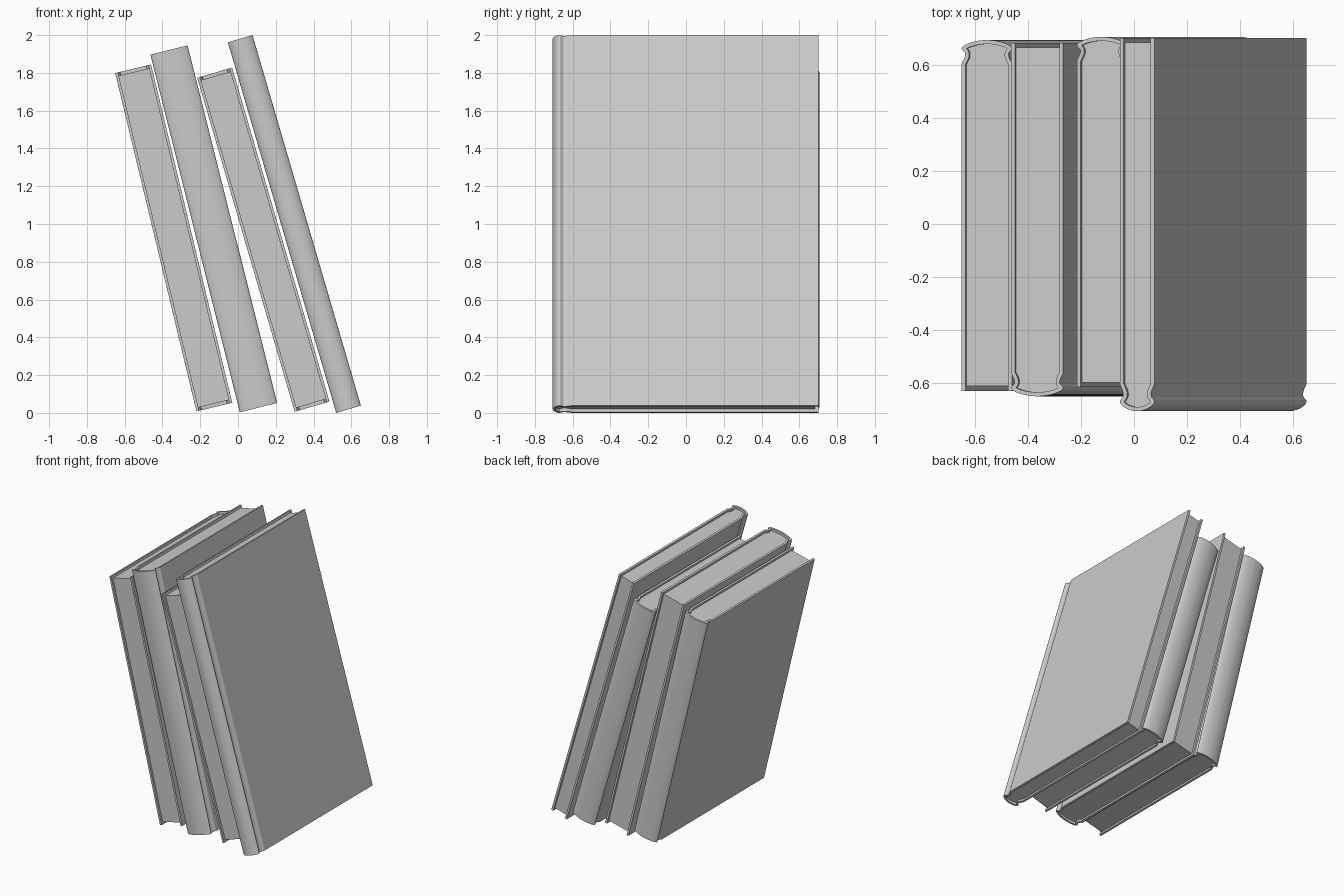
import bpy, bmesh, math
from mathutils import Vector

if "Cube" in bpy.data.objects:
    bpy.data.objects.remove(bpy.data.objects["Cube"])

COVER = 0.015    # board thickness
INSET = 0.018    # how far pages sit inside the boards


def smooth_path(pts, steps=5):
    """Catmull-Rom curve through the points."""
    p = [pts[0]] + pts + [pts[-1]]
    out = []
    for i in range(1, len(p) - 2):
        a, b, c, d = p[i - 1:i + 3]
        for k in range(steps):
            t = k / steps
            out.append(0.5 * (2 * b + (c - a) * t + (2 * a - 5 * b + 4 * c - d) * t * t
                              + (3 * b - a - 3 * c + d) * t ** 3))
    return out + [pts[-1]]


def offset(path, dist):
    """Shift an open path to its inner side."""
    out = []
    for i, p in enumerate(path):
        d = (path[min(i + 1, len(path) - 1)] - path[max(i - 1, 0)]).normalized()
        out.append(p + Vector((d.y, -d.x)) * dist)
    return out


def prism(name, poly, z0, z1, strip):
    """Extrude an outline; strip=True caps it with quads across its two sides."""
    bm = bmesh.new()
    lo = [bm.verts.new((p.x, p.y, z0)) for p in poly]
    hi = [bm.verts.new((p.x, p.y, z1)) for p in poly]
    n = len(poly)
    for i in range(n):
        j = (i + 1) % n
        bm.faces.new((lo[i], lo[j], hi[j], hi[i]))
    for ring in (lo, hi):
        if strip:
            for i in range(n // 2 - 1):
                bm.faces.new((ring[i], ring[i + 1], ring[n - 2 - i], ring[n - 1 - i]))
        else:
            bm.faces.new(ring)
    bmesh.ops.recalc_face_normals(bm, faces=bm.faces)
    me = bpy.data.meshes.new(name)
    bm.to_mesh(me)
    bm.free()
    ob = bpy.data.objects.new(name, me)
    bpy.context.collection.objects.link(ob)
    bpy.ops.object.select_all(action='DESELECT')
    ob.select_set(True)
    bpy.context.view_layer.objects.active = ob
    bpy.ops.object.shade_smooth_by_angle(angle=math.radians(35))
    return ob


def book(n, x, z, lean, width, height, y_spine, y_edge, joint):
    s = 1 if y_spine > y_edge else -1
    w, depth = width / 2, abs(y_spine - y_edge)
    # half of the rounded spine: (half width, distance from the spine peak)
    half = [(w - 0.013, 0.52 * joint), (w - 0.011, 0.70 * joint), (w - 0.001, 0.90 * joint),
            (w, joint)]
    shoulder = [(0.5 * w, 0.06 * joint), (0.86 * w, 0.19 * joint), (w, 0.34 * joint)]
    side = shoulder + half
    pts = [Vector((-u, -v)) for u, v in reversed(side)] + [Vector((0, 0))] + \
          [Vector((u, -v)) for u, v in side]
    wrap = [Vector((-w, -depth))] + smooth_path(pts) + [Vector((w, -depth))]
    inner = offset(wrap, COVER)
    for p, q in ((0, 1), (-1, -1)):
        inner[p] = Vector((-q * (w - COVER), -depth))
    # page block fills the case and stops short of the fore edge
    block = offset(wrap, COVER * 0.9)
    block[0] = Vector((-(w - COVER * 0.9), -depth + INSET))
    block[-1] = Vector((w - COVER * 0.9, -depth + INSET))

    def place(path):
        return [Vector((p.x + w, y_spine + s * p.y)) for p in path]

    parts = [prism(f"book_{n}_cover", place(wrap + inner[::-1]), 0, height, True),
             prism(f"book_{n}_pages", place(block), INSET, height - INSET, False)]
    for ob in parts:
        ob.location = (x, 0, z)
        ob.rotation_euler = (0, -math.radians(lean), 0)


# number, bottom-left x and z, lean, thickness, height, spine y, fore-edge y, joint length
book(1, -0.22, 0.008, 13.5, 0.195, 1.842, 0.694, -0.63, 0.095)
book(2, 0.01, 0.003, 14.05, 0.203, 1.952, -0.65, 0.683, 0.095)
book(3, 0.30, 0.006, 16.25, 0.192, 1.842, 0.706, -0.615, 0.095)
book(4, 0.52, 0.0, 16.3, 0.136, 2.044, -0.706, 0.702, 0.11)
